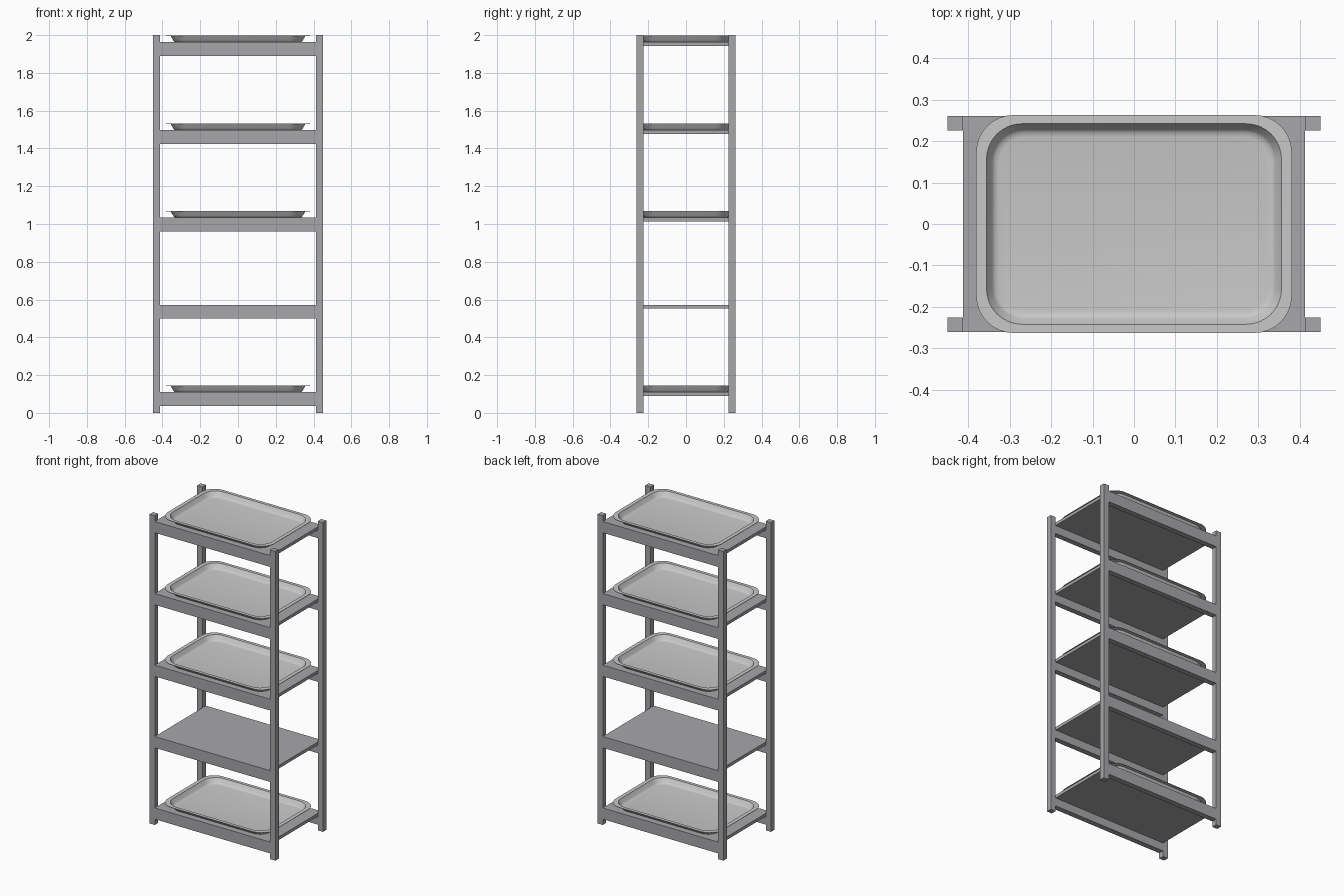
import bpy, bmesh, math

if "Cube" in bpy.data.objects:
    bpy.data.objects.remove(bpy.data.objects["Cube"])


def material(name, rgb):
    m = bpy.data.materials.new(name)
    m.diffuse_color = (*rgb, 1)
    m.use_nodes = True
    m.node_tree.nodes["Principled BSDF"].inputs["Base Color"].default_value = m.diffuse_color
    return m


STEEL = material("steel grey", (0.39, 0.39, 0.41))
TRAY = material("light tray grey", (0.58, 0.58, 0.58))


def finish(name, bm, mat):
    bmesh.ops.recalc_face_normals(bm, faces=bm.faces)
    me = bpy.data.meshes.new(name)
    bm.to_mesh(me)
    bm.free()
    me.materials.append(mat)
    ob = bpy.data.objects.new(name, me)
    bpy.context.collection.objects.link(ob)
    return ob


def box(name, x0, x1, y0, y1, z0, z1, mat=STEEL):
    bm = bmesh.new()
    bmesh.ops.create_cube(bm, size=1)
    for v in bm.verts:
        v.co.x = (x0 + x1) / 2 + v.co.x * (x1 - x0)
        v.co.y = (y0 + y1) / 2 + v.co.y * (y1 - y0)
        v.co.z = (z0 + z1) / 2 + v.co.z * (z1 - z0)
    return finish(name, bm, mat)


def rounded_ring(bm, hx, hy, r, z, n=8):
    ring = []
    for k, (sx, sy) in enumerate([(1, 1), (-1, 1), (-1, -1), (1, -1)]):
        for i in range(n + 1):
            a = math.pi / 2 * (k + i / n)
            ring.append(bm.verts.new((sx * (hx - r) + r * math.cos(a),
                                      sy * (hy - r) + r * math.sin(a), z)))
    return ring


# half x, half y, corner radius, height: outside from base up, over the rim, down inside
TRAY_PROFILE = [
    (0.331, 0.217, 0.066, 0.000), (0.338, 0.224, 0.072, 0.003),
    (0.343, 0.229, 0.076, 0.010), (0.357, 0.243, 0.086, 0.033),
    (0.381, 0.263, 0.090, 0.033), (0.381, 0.263, 0.090, 0.036),
    (0.356, 0.242, 0.085, 0.036), (0.342, 0.228, 0.075, 0.012),
    (0.336, 0.222, 0.070, 0.006), (0.325, 0.211, 0.062, 0.004),
]


def tray(name, z):
    bm = bmesh.new()
    rings = [rounded_ring(bm, hx, hy, r, z + h) for hx, hy, r, h in TRAY_PROFILE]
    for a, b in zip(rings, rings[1:]):
        for i in range(len(a)):
            j = (i + 1) % len(a)
            bm.faces.new((a[i], a[j], b[j], b[i]))
    bm.faces.new(rings[0])
    bm.faces.new(rings[-1])
    ob = finish(name, bm, TRAY)
    bpy.ops.object.select_all(action='DESELECT')
    ob.select_set(True)
    bpy.context.view_layer.objects.active = ob
    bpy.ops.object.shade_smooth_by_angle(angle=math.radians(40))


X_IN, X_OUT, Y_IN, Y_OUT = 0.413, 0.45, 0.226, 0.261

# four corner posts
for sx, side in ((-1, "left"), (1, "right")):
    for sy, end in ((-1, "front"), (1, "back")):
        xs = sorted((sx * X_IN, sx * X_OUT))
        ys = sorted((sy * Y_IN, sy * Y_OUT))
        box(f"{end}_{side}_post", *xs, *ys, 0, 2)

# shelves: thin panel with a long beam under the front and back edges
for i, top in enumerate((0.11, 0.572, 1.034, 1.497, 1.963)):
    box(f"shelf_panel_{i + 1}", -X_IN, X_IN, -Y_OUT, Y_OUT, top - 0.02, top)
    for sy, end in ((-1, "front"), (1, "back")):
        ys = sorted((sy * Y_IN, sy * Y_OUT))
        box(f"{end}_beam_{i + 1}", -X_IN, X_IN, *ys, top - 0.073, top - 0.02)
    # the second shelf stays empty
    if i != 1:
        tray(f"tray_{i + 1}", top)
